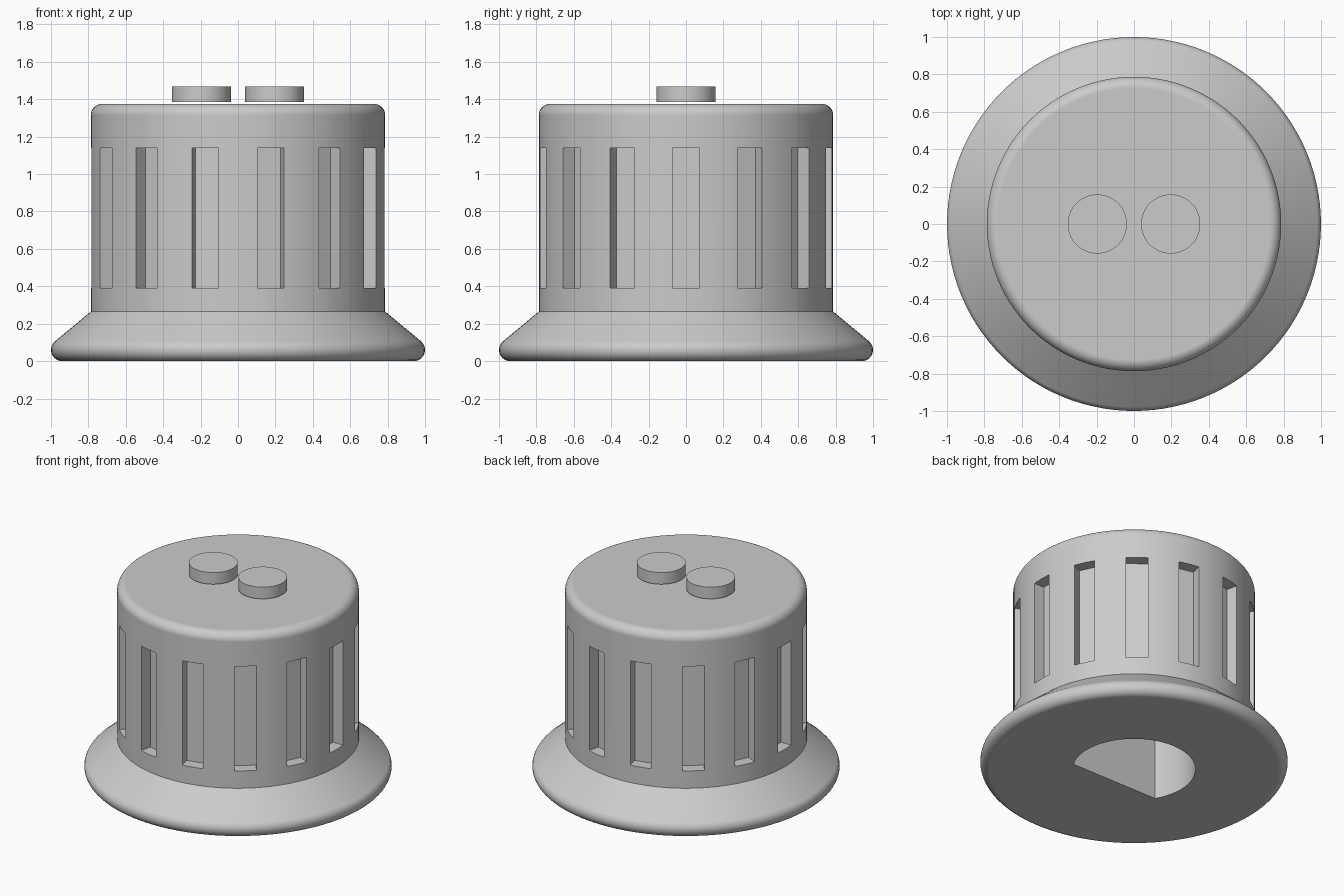
import bpy, bmesh, math
from mathutils import Matrix

if "Cube" in bpy.data.objects:
    bpy.data.objects.remove(bpy.data.objects["Cube"])

SEGMENTS = 112
SLOTS = 14

grey = bpy.data.materials.new("light grey plastic")
grey.use_nodes = True
colour = (0.6, 0.6, 0.6, 1)
grey.diffuse_color = colour
grey.node_tree.nodes["Principled BSDF"].inputs["Base Color"].default_value = colour


def make_object(name, bm):
    bmesh.ops.recalc_face_normals(bm, faces=bm.faces)
    mesh = bpy.data.meshes.new(name)
    bm.to_mesh(mesh)
    bm.free()
    mesh.materials.append(grey)
    obj = bpy.data.objects.new(name, mesh)
    bpy.context.collection.objects.link(obj)
    return obj


def activate(obj):
    bpy.ops.object.select_all(action='DESELECT')
    obj.select_set(True)
    bpy.context.view_layer.objects.active = obj


def arc(cx, cz, r, start, end, steps):
    angles = [math.radians(start + (end - start) * i / steps) for i in range(steps + 1)]
    return [(cx + r * math.cos(a), cz + r * math.sin(a)) for a in angles]


def loft(bm, rings, closed=True):
    """Skin a stack of equal-length point rings and cap both ends."""
    loops = [[bm.verts.new(p) for p in ring] for ring in rings]
    for low, high in zip(loops, loops[1:]):
        for i in range(len(low)):
            j = (i + 1) % len(low)
            bm.faces.new((low[i], low[j], high[j], high[i]))
    bm.faces.new(loops[0][::-1])
    bm.faces.new(loops[-1])


def circle(r, z, x=0):
    turns = [math.tau * i / SEGMENTS for i in range(SEGMENTS)]
    return [(x + r * math.cos(a), r * math.sin(a), z) for a in turns]


# Knob body: rounded rim, flared skirt, straight grip, rounded top edge
profile = arc(0.94, 0.06, 0.06, -90, 49, 10)
profile += [(0.787, 0.265)]
profile += arc(0.727, 1.315, 0.06, 0, 90, 8)
bm = bmesh.new()
loft(bm, [circle(r, z) for r, z in profile])
body = make_object("knob_body", bm)

# Cutters: upright grip slots around the side
bm = bmesh.new()
inner, outer = 0.704, 0.9
for i in range(SLOTS):
    place = (Matrix.Rotation(math.tau * i / SLOTS, 4, 'Z')
             @ Matrix.Translation(((inner + outer) / 2, 0, 0.765))
             @ Matrix.Diagonal((outer - inner, 0.145, 0.75, 1)))
    bmesh.ops.create_cube(bm, size=1, matrix=place)

# Cutter: D-shaped shaft socket with its flat toward the front
radius, flat = 0.4, -0.2
start = math.asin(flat / radius)
sweep = math.pi - 2 * start
angles = [start + sweep * i / 48 for i in range(49)]
loft(bm, [[(radius * math.cos(a), radius * math.sin(a), z) for a in angles]
          for z in (-0.1, 0.9)])
cutter = make_object("slot_and_socket_cutter", bm)
cutter.hide_render = True

activate(body)
cut = body.modifiers.new("cut", 'BOOLEAN')
cut.operation = 'DIFFERENCE'
cut.solver = 'EXACT'
cut.object = cutter
bpy.ops.object.modifier_apply(modifier=cut.name)
bpy.data.objects.remove(cutter)

# Two round buttons hovering just above the top
parts = [body]
for name, x in (("left_button", 0.196), ("right_button", -0.196)):
    bm = bmesh.new()
    loft(bm, [circle(0.158, z, x) for z in (1.384, 1.468)])
    parts.append(make_object(name, bm))

# Smooth curved faces, keep real edges crisp
for obj in parts:
    activate(obj)
    bpy.ops.object.shade_smooth_by_angle(angle=math.radians(30))
    weighted = obj.modifiers.new("weighted normals", 'WEIGHTED_NORMAL')
    weighted.keep_sharp = True
